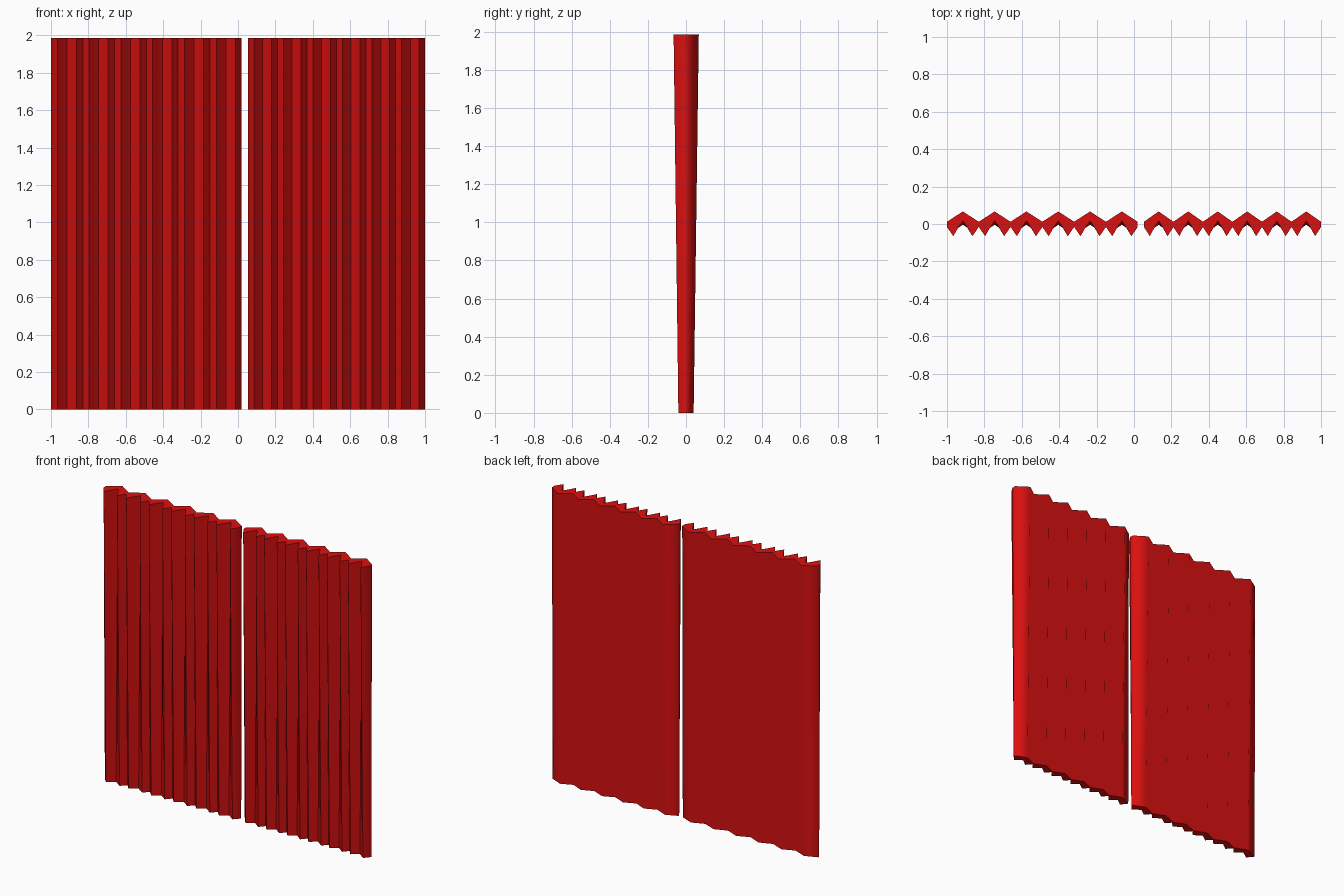
import bpy, bmesh, math

if "Cube" in bpy.data.objects:
    bpy.data.objects.remove(bpy.data.objects["Cube"])

H = 1.985
PLEATS = 6

red = bpy.data.materials.new("red_cloth")
red.diffuse_color = (0.7, 0.005, 0.005, 1)
red.use_nodes = True
red.node_tree.nodes["Principled BSDF"].inputs["Base Color"].default_value = red.diffuse_color

# One pleat: (fraction of width, y at top, y at bottom)
BACK = [(0, 0.012, 0.006), (0.5, 0.067, 0.04)]
FRONT = [(0, -0.016, -0.003), (0.2, -0.065, -0.04), (0.36, -0.018, -0.02),
         (0.5, 0.016, -0.004), (0.64, -0.018, -0.02), (0.8, -0.065, -0.04)]


def repeat(profile, x0, x1):
    """Repeat a pleat profile across the panel and close its last edge."""
    w = (x1 - x0) / PLEATS
    pts = [(x0 + (i + f) * w, t, b) for i in range(PLEATS) for f, t, b in profile]
    return pts + [(x1, profile[0][1], profile[0][2])]


def curtain(name, x0, x1):
    # Closed pleated outline, wider in depth at the top than at the hem
    ring = repeat(FRONT, x0, x1) + repeat(BACK, x0, x1)[::-1]
    bm = bmesh.new()
    low = [bm.verts.new((x, b, 0)) for x, t, b in ring]
    top = [bm.verts.new((x, t, H)) for x, t, b in ring]
    n = len(ring)
    for i in range(n):
        j = (i + 1) % n
        bm.faces.new((low[i], low[j], top[j], top[i]))
    caps = [bm.faces.new(top), bm.faces.new(low[::-1])]
    bmesh.ops.triangulate(bm, faces=caps)
    bmesh.ops.recalc_face_normals(bm, faces=bm.faces)
    mesh = bpy.data.meshes.new(name)
    bm.to_mesh(mesh)
    bm.free()
    mesh.materials.append(red)
    ob = bpy.data.objects.new(name, mesh)
    bpy.context.collection.objects.link(ob)
    bpy.ops.object.select_all(action='DESELECT')
    ob.select_set(True)
    bpy.context.view_layer.objects.active = ob
    bpy.ops.object.shade_smooth_by_angle(angle=math.radians(75))


# Two hanging panels with a narrow gap
curtain("left_curtain", -1.0, 0.02)
curtain("right_curtain", 0.053, 1.0)
